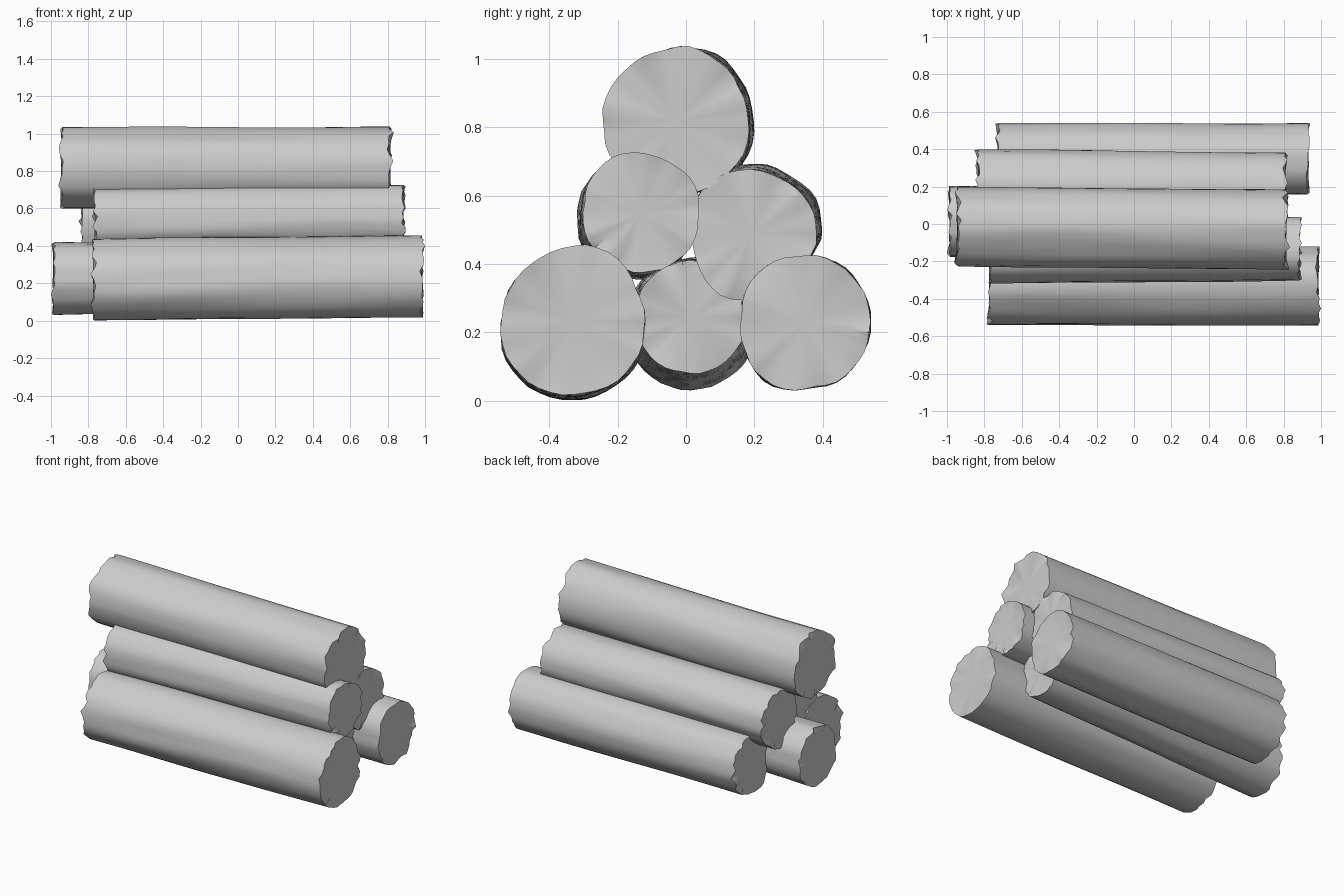
import bpy
import bmesh
from math import cos, sin, tau, radians
from mathutils import Vector, noise

SIDES = 40
ROWS = 14

default_cube = bpy.data.objects.get("Cube")
if default_cube:
    bpy.data.objects.remove(default_cube, do_unlink=True)

wood = bpy.data.materials.new("plain grey")
wood.use_nodes = True
grey = (0.6, 0.6, 0.6, 1)
wood.diffuse_color = grey
wood.node_tree.nodes["Principled BSDF"].inputs["Base Color"].default_value = grey


def outline_radius(radii, turn):
    """Smooth closed interpolation of the radii spaced around the log."""
    count = len(radii)
    position = turn * count
    i = int(position)
    t = position - i
    a, b, c, d = (radii[(i + k) % count] for k in (-1, 0, 1, 2))
    return 0.5 * (2 * b + (c - a) * t + (2 * a - 5 * b + 4 * c - d) * t ** 2
                  + (3 * b - a - 3 * c + d) * t ** 3)


def make_log(name, seed, ends, centre, radii, lean=(0, 0), taper=0):
    """Irregular log along x; lean and taper run from the -x to the +x end."""
    bm = bmesh.new()
    rings = []
    for row in range(ROWS + 1):
        t = row / ROWS
        side = 2 * t - 1
        cy = centre[0] + lean[0] * side
        cz = centre[1] + lean[1] * side
        ring = []
        for s in range(SIDES):
            angle = tau * s / SIDES
            y, z = cos(angle), sin(angle)
            # Long shallow streaks in the bark, ragged rims at the cuts
            bark = noise.noise(Vector((y * 3, z * 3, seed * 7 + t * 2)))
            ragged = noise.noise(Vector((y * 4, z * 4, seed * 5 + 40 * round(t))))
            r = outline_radius(radii, s / SIDES) / 100
            r = r * (1 + taper * side) + 0.007 * bark
            x = ends[0] + (ends[1] - ends[0]) * t + 0.03 * ragged * abs(side) ** 6
            ring.append(bm.verts.new((x, cy + r * y, cz + r * z)))
        rings.append(ring)
    for low, high in zip(rings, rings[1:]):
        for s in range(SIDES):
            n = (s + 1) % SIDES
            bm.faces.new((low[s], low[n], high[n], high[s]))

    # Slightly uneven sawn ends: an inner ring around a centre point
    for ring in (rings[0], rings[-1]):
        middle = sum((v.co for v in ring), Vector()) / SIDES
        hub = bm.verts.new(middle)
        inner = []
        for v in ring:
            co = v.co.lerp(middle, 0.3)
            co.x = middle.x + 0.012 * noise.noise(co * 5)
            inner.append(bm.verts.new(co))
        for s in range(SIDES):
            n = (s + 1) % SIDES
            bm.faces.new((ring[s], ring[n], inner[n], inner[s]))
            bm.faces.new((inner[s], inner[n], hub))

    bmesh.ops.recalc_face_normals(bm, faces=bm.faces)
    mesh = bpy.data.meshes.new(name)
    bm.to_mesh(mesh)
    bm.free()
    mesh.materials.append(wood)
    log = bpy.data.objects.new(name, mesh)
    bpy.context.collection.objects.link(log)
    bpy.ops.object.select_all(action='DESELECT')
    log.select_set(True)
    bpy.context.view_layer.objects.active = log
    bpy.ops.object.shade_smooth_by_angle(angle=radians(40))


# Radii in hundredths, counted from the back side upwards around each log
make_log("top_log", 1, (-0.94, 0.815), (-0.02, 0.82),
         (21, 21, 21.5, 21.5, 20.5, 21.5, 21.5, 22, 21.5, 22, 21.5, 22),
         lean=(-0.008, 0))
make_log("middle_front_log", 2, (-0.765, 0.885), (-0.135, 0.54),
         (16.5, 17.5, 16.5, 17.5, 18.5, 18, 17.5, 18, 17, 17.5, 17.5, 17),
         lean=(0.008, 0.01))
make_log("middle_back_log", 3, (-0.835, 0.81), (0.2, 0.495),
         (19, 19, 18.5, 19, 19.5, 19.5, 18, 18, 20, 19.5, 18, 18),
         lean=(-0.008, -0.008))
make_log("bottom_front_log", 4, (-0.77, 0.985), (-0.33, 0.225),
         (21, 21, 22.5, 22, 21, 21, 21, 22, 22, 21.5, 21.5, 21.5),
         lean=(0, 0.008))
make_log("bottom_middle_log", 5, (-0.985, 0.74), (0.015, 0.235),
         (17.5, 18, 18, 18, 18, 18, 17.5, 18, 18, 18, 18, 18),
         lean=(0, 0.01), taper=-0.08)
make_log("bottom_back_log", 6, (-0.725, 0.93), (0.35, 0.23),
         (19, 19, 19.5, 19.5, 20, 20, 19, 20, 21, 19.5, 19.5, 19))
